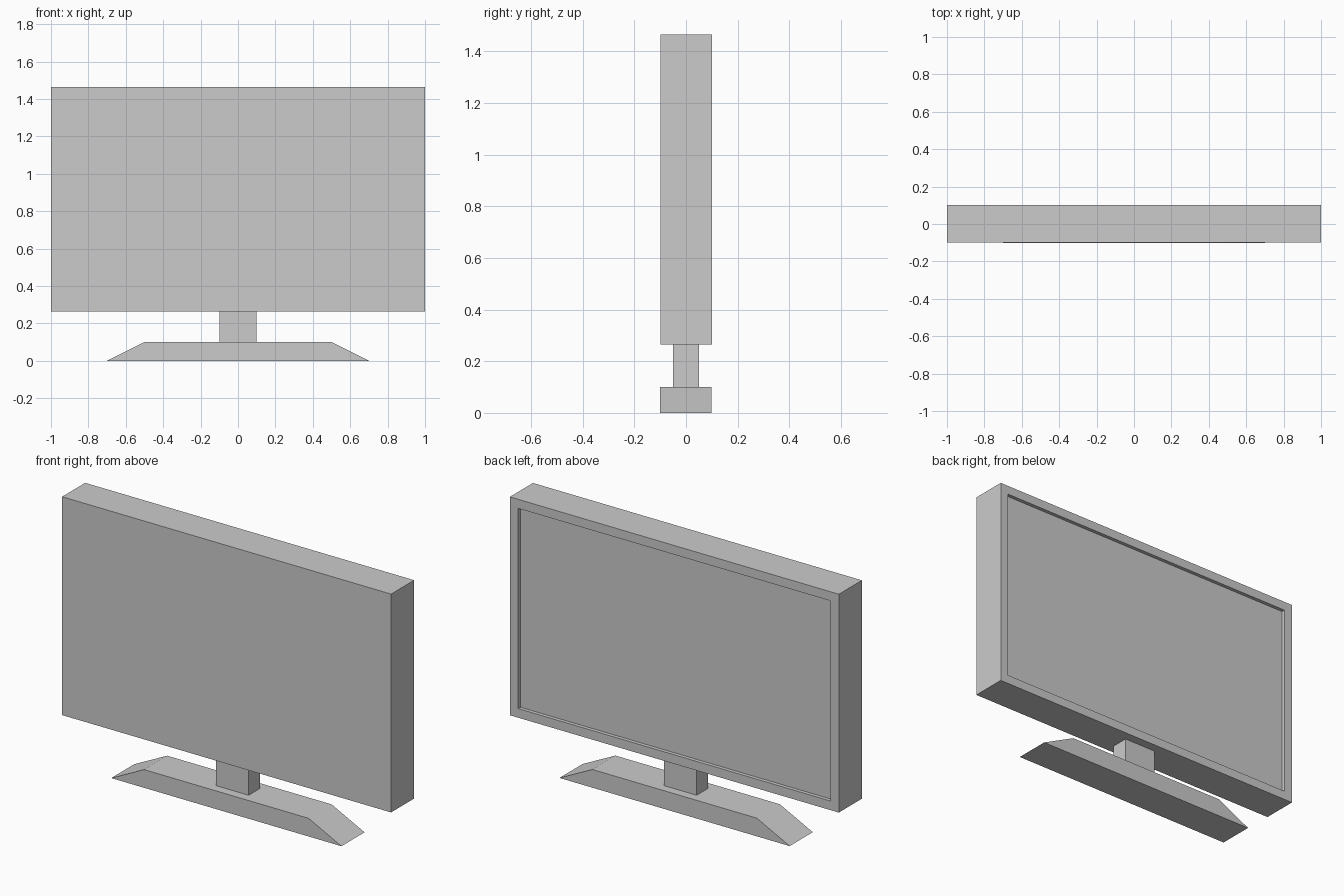
import bpy, bmesh

if "Cube" in bpy.data.objects:
    bpy.data.objects.remove(bpy.data.objects["Cube"])


def add_object(name, bm):
    bmesh.ops.recalc_face_normals(bm, faces=bm.faces)
    mesh = bpy.data.meshes.new(name)
    bm.to_mesh(mesh)
    bm.free()
    obj = bpy.data.objects.new(name, mesh)
    bpy.context.collection.objects.link(obj)
    return obj


def prism(profile, y0, y1):
    """Extrude an (x, z) profile from y0 to y1."""
    bm = bmesh.new()
    front = [bm.verts.new((x, y0, z)) for x, z in profile]
    back = [bm.verts.new((x, y1, z)) for x, z in profile]
    bm.faces.new(front)
    bm.faces.new(back[::-1])
    n = len(profile)
    for i in range(n):
        j = (i + 1) % n
        bm.faces.new((front[i], back[i], back[j], front[j]))
    bmesh.ops.recalc_face_normals(bm, faces=bm.faces)
    return bm


def rect(half_width, z0, z1):
    return [(-half_width, z0), (half_width, z0), (half_width, z1), (-half_width, z1)]


# Display body with a recessed screen on the +y side
bm = prism(rect(1.0, 0.265, 1.465), -0.099, 0.101)
bm.normal_update()
screen = max(bm.faces, key=lambda f: f.calc_center_median().y)
bmesh.ops.inset_region(bm, faces=[screen], thickness=0.05, use_even_offset=True)
bmesh.ops.inset_region(bm, faces=[screen], thickness=0.0, depth=-0.02)
add_object("display_body", bm)

# Neck between body and base
add_object("stand_neck", prism(rect(0.1, 0.1, 0.265), -0.05, 0.05))

# Trapezoid base
add_object("stand_base", prism([(-0.7, 0), (0.7, 0), (0.5, 0.1), (-0.5, 0.1)], -0.101, 0.099))
